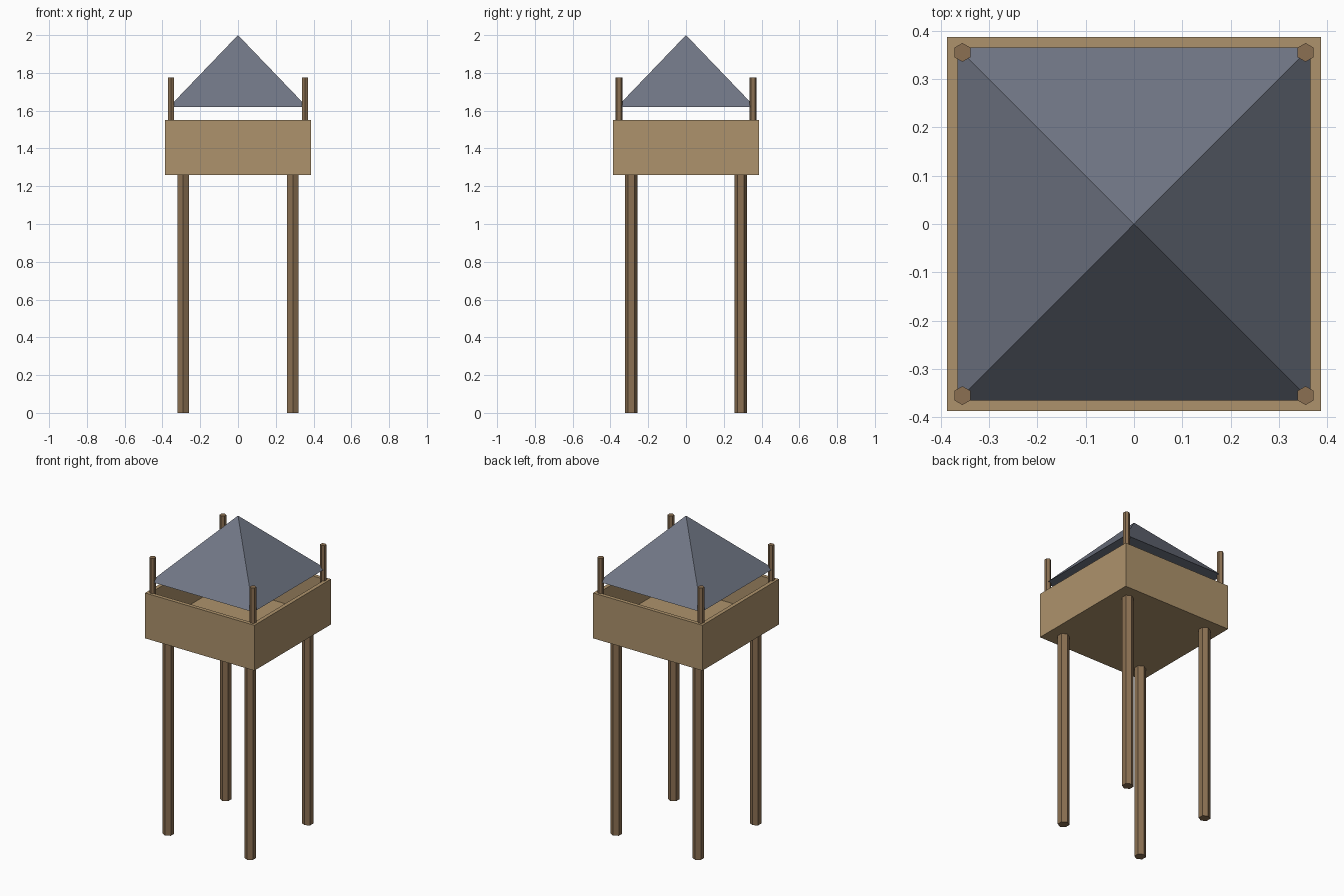
import bpy
import bmesh
from math import pi, sqrt
from mathutils import Matrix, Vector

if "Cube" in bpy.data.objects:
    bpy.data.objects.remove(bpy.data.objects["Cube"], do_unlink=True)


def material(name, rgb):
    mat = bpy.data.materials.new(name)
    mat.use_nodes = True
    color = (*rgb, 1)
    mat.diffuse_color = color
    mat.node_tree.nodes["Principled BSDF"].inputs["Base Color"].default_value = color
    return mat


plank_wood = material("light plank wood", (0.42, 0.29, 0.15))
pole_wood = material("brown pole wood", (0.26, 0.163, 0.085))
slate = material("slate roof", (0.165, 0.184, 0.235))


def finish(name, bm, mat):
    bmesh.ops.recalc_face_normals(bm, faces=bm.faces)
    mesh = bpy.data.meshes.new(name)
    bm.to_mesh(mesh)
    bm.free()
    mesh.materials.append(mat)
    obj = bpy.data.objects.new(name, mesh)
    bpy.context.collection.objects.link(obj)
    return obj


def cone(name, sides, r1, r2, z0, z1, turn, mat, x=0, y=0):
    bm = bmesh.new()
    place = Matrix.Translation((x, y, (z0 + z1) / 2)) @ Matrix.Rotation(turn, 4, "Z")
    bmesh.ops.create_cone(bm, cap_ends=True, segments=sides, radius1=r1,
                          radius2=r2, depth=z1 - z0, matrix=place)
    bmesh.ops.remove_doubles(bm, verts=bm.verts, dist=1e-5)
    return finish(name, bm, mat)


# Open-topped lookout box: inset the top face and sink it to floor level
half, bottom, rim, floor, wall = 0.387, 1.26, 1.55, 1.32, 0.035
bm = bmesh.new()
bmesh.ops.create_cube(bm, size=1)
bmesh.ops.scale(bm, vec=(2 * half, 2 * half, rim - bottom), verts=bm.verts)
bmesh.ops.translate(bm, vec=(0, 0, (rim + bottom) / 2), verts=bm.verts)
top = max(bm.faces, key=lambda f: f.calc_center_median().z)
bmesh.ops.inset_region(bm, faces=[top], thickness=wall)
sunk = bmesh.ops.extrude_face_region(bm, geom=[top])["geom"]
verts = [v for v in sunk if isinstance(v, bmesh.types.BMVert)]
bmesh.ops.translate(bm, vec=(0, 0, floor - rim), verts=verts)
if top.is_valid:
    bmesh.ops.delete(bm, geom=[top], context="FACES_ONLY")
finish("lookout_box", bm, plank_wood)

# Hexagonal legs and roof posts at the four corners
for sx, side in ((1, "left"), (-1, "right")):
    for sy, end in ((-1, "front"), (1, "back")):
        cone(f"{end}_{side}_leg", 6, 0.034, 0.034, 0, bottom + 0.01, 0,
             pole_wood, sx * 0.29, sy * 0.29)
        cone(f"{end}_{side}_post", 6, 0.0195, 0.0195, rim - 0.05, 1.775, 0,
             pole_wood, sx * 0.355, sy * 0.355)

# Pyramid roof
cone("roof", 4, 0.365 * sqrt(2), 0, 1.62, 2.0, pi / 4, slate)
